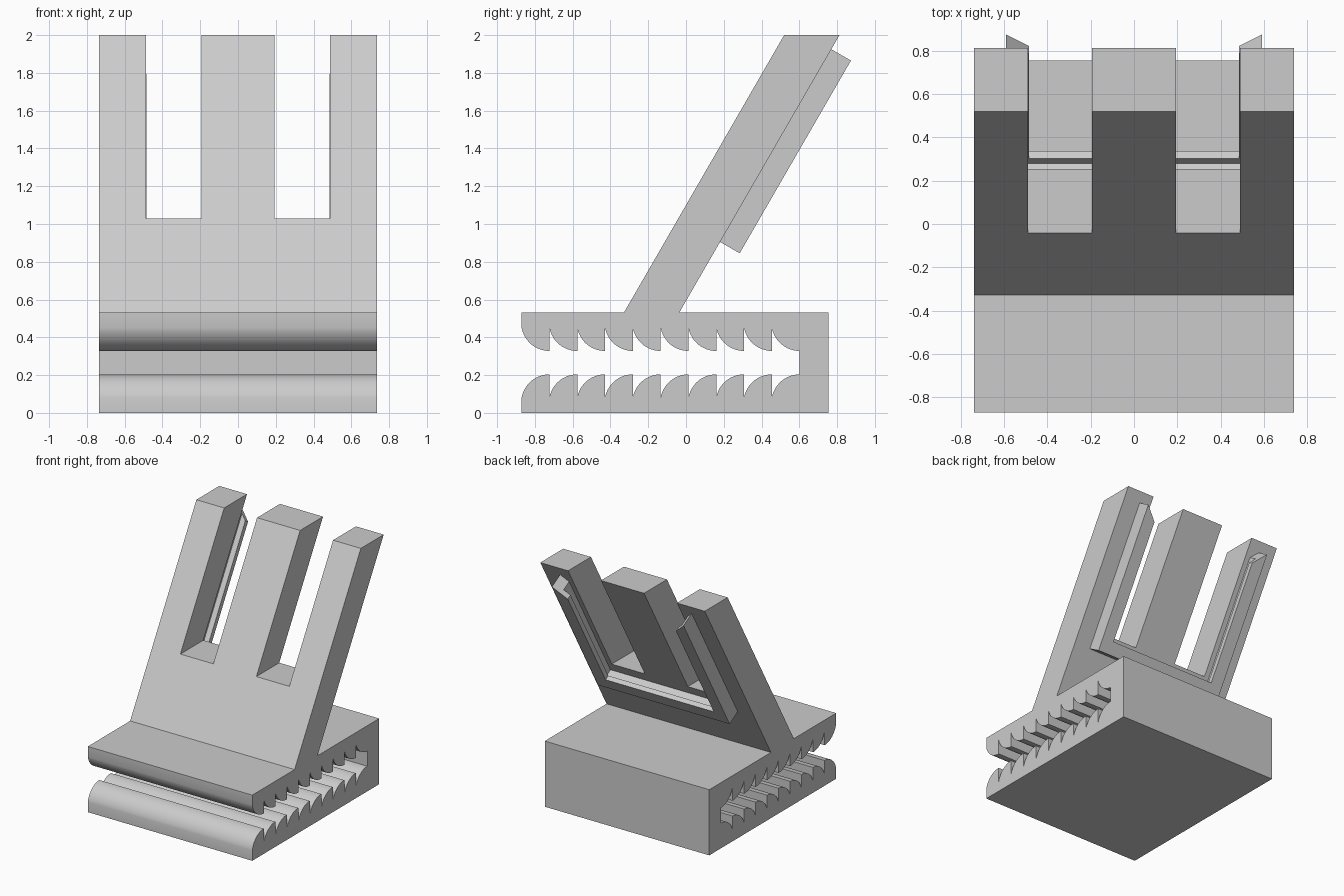
import bpy, bmesh, math
from mathutils import Vector

cube = bpy.data.objects.get("Cube")
if cube:
    bpy.data.objects.remove(cube, do_unlink=True)

grey = bpy.data.materials.new("light_grey")
grey.use_nodes = True
colour = (0.6, 0.6, 0.6, 1)
grey.diffuse_color = colour
grey.node_tree.nodes["Principled BSDF"].inputs["Base Color"].default_value = colour

HALF_W = 0.737                  # half width of base and rest
BASE_TOP = 0.532
LEAN = math.radians(30)         # backward lean of the rest
REST_Y, REST_DEPTH = -0.328, 0.293


def finish(name, bm):
    bmesh.ops.recalc_face_normals(bm, faces=bm.faces)
    mesh = bpy.data.meshes.new(name)
    bm.to_mesh(mesh)
    bm.free()
    obj = bpy.data.objects.new(name, mesh)
    bpy.context.collection.objects.link(obj)
    mesh.materials.append(grey)
    bpy.ops.object.select_all(action='DESELECT')
    obj.select_set(True)
    bpy.context.view_layer.objects.active = obj
    bpy.ops.object.shade_smooth_by_angle(angle=math.radians(30))
    return obj


def extrude_outline(name, points, offset):
    bm = bmesh.new()
    face = bm.faces.new([bm.verts.new(p) for p in points])
    side = bmesh.ops.extrude_face_region(bm, geom=[face], use_keep_orig=True)
    verts = [v for v in side["geom"] if isinstance(v, bmesh.types.BMVert)]
    bmesh.ops.translate(bm, verts=verts, vec=offset)
    return finish(name, bm)


# Base with a toothed slot open to the front
FRONT, BACK, SLOT_END = -0.87, 0.755, 0.602
TEETH, RADIUS, STEPS = 10, 0.15, 12
pitch = (SLOT_END - FRONT) / TEETH


def teeth(flat_z, direction):
    pts = []
    start = math.acos(pitch / RADIUS)
    for i in range(TEETH):
        end_y = FRONT + (i + 1) * pitch
        for j in range(STEPS + 1):
            a = start + (math.pi / 2 - start) * j / STEPS
            pts.append((end_y - RADIUS * math.cos(a),
                        flat_z + direction * RADIUS * (1 - math.sin(a))))
    return pts


outline = [(FRONT, BASE_TOP)] + teeth(0.328, 1) + teeth(0.204, -1)[::-1]
outline += [(FRONT, 0), (BACK, 0), (BACK, BASE_TOP)]
extrude_outline("base", [(-HALF_W, y, z) for y, z in outline],
                Vector((2 * HALF_W, 0, 0)))

# Leaning rest with three prongs
TOP, NOTCH = 2.0, 1.03
half = [(0.193, TOP), (0.193, NOTCH), (0.488, NOTCH), (0.488, TOP),
        (HALF_W, TOP), (HALF_W, BASE_TOP)]
comb = half + [(-x, z) for x, z in reversed(half)]
extrude_outline("leaning_rest",
                [(x, REST_Y + (z - BASE_TOP) * math.tan(LEAN), z) for x, z in comb],
                Vector((0, REST_DEPTH, 0)))

# Lipped channel on the back: L section swept along a mitred U path
RAIL_X, LENGTH, FOOT_Z = 0.59, 1.178, 0.905
section = [(0, 0), (0, 0.12), (0.105, 0.12), (0.105, 0.08), (0.06, 0.08), (0.06, 0)]
along = Vector((0, math.sin(LEAN), math.cos(LEAN)))
outward = Vector((0, math.cos(LEAN), -math.sin(LEAN)))
origin = Vector((0, REST_Y + REST_DEPTH + (FOOT_Z - BASE_TOP) * math.tan(LEAN), FOOT_Z))

bm = bmesh.new()
rings = []
for side, at_top in ((1, True), (1, False), (-1, False), (-1, True)):
    ring = []
    for inset, height in section:
        s = LENGTH - inset if at_top else inset
        p = origin + along * s + outward * height
        p.x = side * (RAIL_X - inset)
        ring.append(bm.verts.new(p))
    rings.append(ring)
n = len(section)
for a, b in zip(rings, rings[1:]):
    for i in range(n):
        k = (i + 1) % n
        bm.faces.new((a[i], a[k], b[k], b[i]))
bm.faces.new(rings[0])
bm.faces.new(rings[-1])
finish("lipped_channel", bm)
